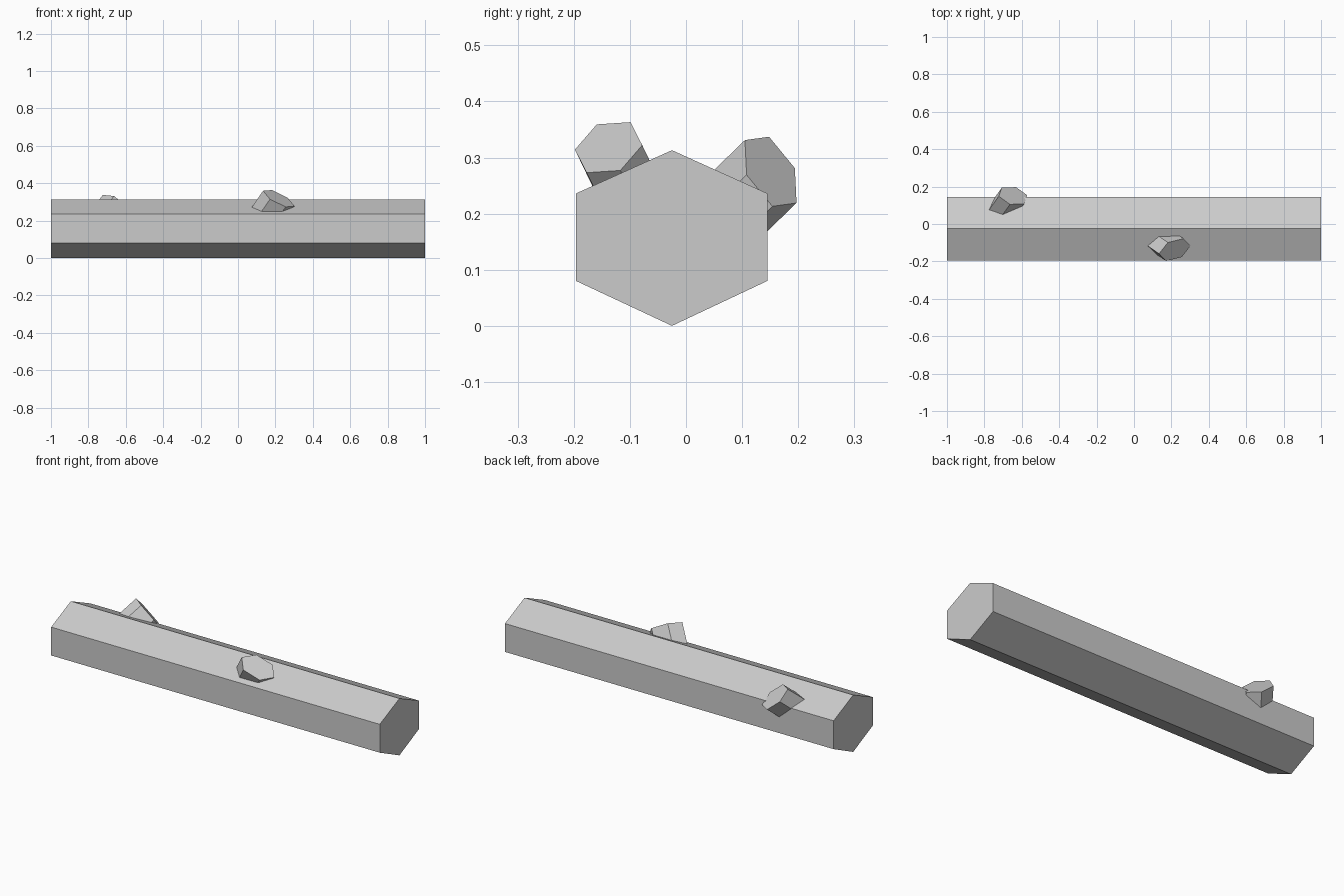
import bpy, bmesh
from mathutils import Vector

if "Cube" in bpy.data.objects:
    bpy.data.objects.remove(bpy.data.objects["Cube"])


def prism(name, ring, sweep):
    """Closed flat-faced prism: a ring of points extruded along a sweep vector."""
    bm = bmesh.new()
    face = bm.faces.new([bm.verts.new(p) for p in ring])
    out = bmesh.ops.extrude_face_region(bm, geom=[face], use_keep_orig=True)
    moved = [g for g in out["geom"] if isinstance(g, bmesh.types.BMVert)]
    bmesh.ops.translate(bm, verts=moved, vec=Vector(sweep))
    bmesh.ops.recalc_face_normals(bm, faces=bm.faces[:])
    mesh = bpy.data.meshes.new(name)
    bm.to_mesh(mesh)
    bm.free()
    obj = bpy.data.objects.new(name, mesh)
    bpy.context.collection.objects.link(obj)
    return obj


def stub(name, centre, a, b, axis, length):
    """Six-sided branch stub; a and b are neighbouring-but-one cap spokes."""
    centre, a, b = Vector(centre), Vector(a), Vector(b)
    spokes = [a, a + b, b, -a, -a - b, -b]
    prism(name, [centre + s for s in spokes], -Vector(axis).normalized() * length)


# Log trunk: hexagonal section running along x
section = [(-0.025, 0), (0.145, 0.08), (0.145, 0.236),
           (-0.025, 0.313), (-0.196, 0.236), (-0.196, 0.08)]
prism("log_trunk", [(-1, y, z) for y, z in section], (2, 0, 0))

# Cut branch stubs, sunk into the trunk
stub("front_branch_stub", (0.218, -0.138, 0.318),
     (-0.047, -0.06, -0.004), (-0.037, 0.039, 0.045), (0.53, -0.37, 0.77), 0.14)
stub("back_branch_stub", (-0.647, 0.151, 0.275),
     (-0.016, -0.046, 0.056), (-0.06, 0.043, 0.006), (0.46, 0.64, 0.62), 0.15)
